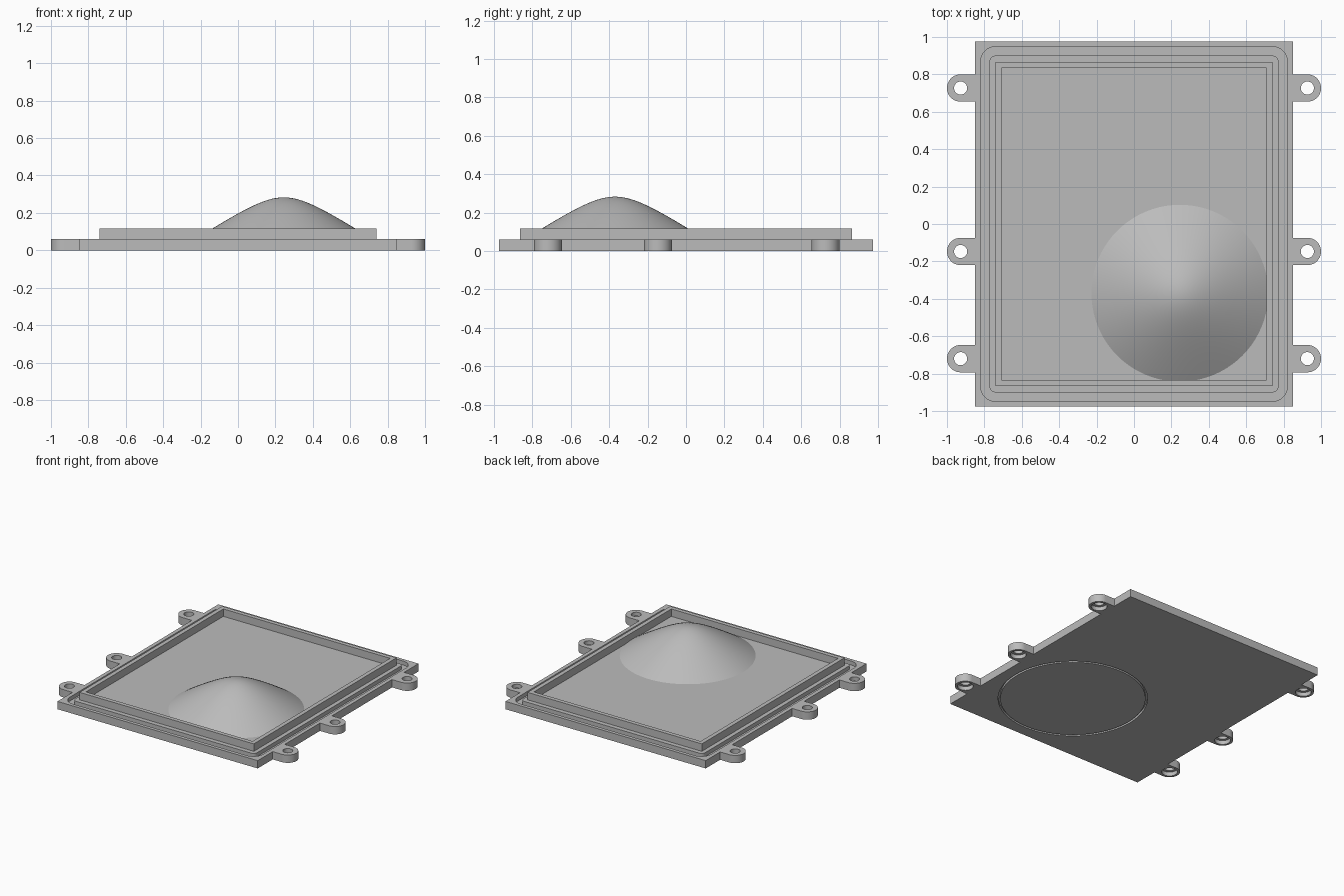
import bpy, bmesh, math

cube = bpy.data.objects.get("Cube")
if cube:
    bpy.data.objects.remove(cube, do_unlink=True)

grey = bpy.data.materials.new("plain grey")
grey.use_nodes = True
colour = (0.5, 0.5, 0.5, 1)
grey.diffuse_color = colour
grey.node_tree.nodes["Principled BSDF"].inputs["Base Color"].default_value = colour


def outline(hx, hy, z, right=0.0, left=None, cx=0.0, cy=0.0, steps=20):
    """Rectangle with rounded corners; equal radius and half sizes give a circle."""
    left = right if left is None else left
    points = []
    for corner, (sx, sy) in enumerate([(1, 1), (-1, 1), (-1, -1), (1, -1)]):
        r = right if sx > 0 else left
        for i in range(steps + 1):
            a = (corner + i / steps) * math.pi / 2
            points.append((cx + sx * (hx - r) + r * math.cos(a),
                           cy + sy * (hy - r) + r * math.sin(a), z))
    return points


def circle(r, z, cx, cy):
    return outline(r, r, z, right=r, cx=cx, cy=cy)


def loft(name, loops, closed=False, mirror=False):
    """Join successive outlines with faces, then cap the ends or close the loop."""
    bm = bmesh.new()
    cache = {}

    def vert(p):
        key = tuple(round(c, 5) for c in p)
        if key not in cache:
            cache[key] = bm.verts.new((-p[0] if mirror else p[0], p[1], p[2]))
        return cache[key]

    def face(points):
        verts = list(dict.fromkeys(vert(p) for p in points))
        if len(verts) > 2:
            bm.faces.new(verts)

    pairs = list(zip(loops, loops[1:]))
    if closed:
        pairs.append((loops[-1], loops[0]))
    else:
        face(loops[0])
        face(loops[-1])
    for a, b in pairs:
        for i in range(len(a)):
            j = (i + 1) % len(a)
            face([a[i], a[j], b[j], b[i]])
    bmesh.ops.recalc_face_normals(bm, faces=bm.faces)
    mesh = bpy.data.meshes.new(name)
    bm.to_mesh(mesh)
    bm.free()
    mesh.materials.append(grey)
    obj = bpy.data.objects.new(name, mesh)
    bpy.context.collection.objects.link(obj)
    bpy.ops.object.select_all(action='DESELECT')
    obj.select_set(True)
    bpy.context.view_layer.objects.active = obj
    bpy.ops.object.shade_smooth_by_angle(angle=math.radians(30))
    return obj


TOP, RIM, GROOVE = 0.06, 0.117, 0.03
DX, DY = 0.245, -0.37

# Cover plate: ring groove underneath, seal groove on top, raised rim, inner floor
loft("cover_plate", [
    circle(0.505, 0, DX, DY),
    circle(0.505, 0.02, DX, DY),
    circle(0.52, 0.02, DX, DY),
    circle(0.52, 0, DX, DY),
    outline(0.85, 0.975, 0),
    outline(0.85, 0.975, TOP),
    outline(0.82, 0.948, TOP, 0.08),
    outline(0.82, 0.948, GROOVE, 0.08),
    outline(0.772, 0.9, GROOVE, 0.03),
    outline(0.772, 0.9, TOP, 0.03),
    outline(0.74, 0.865, TOP),
    outline(0.74, 0.865, RIM),
    outline(0.708, 0.833, RIM),
    outline(0.708, 0.833, TOP),
])

# Dome: rounded peak running out into nearly straight sides
dome = []
for i in range(25):
    r = 0.495 * i / 24
    dome.append(circle(r, 0.283 + 0.11 - math.hypot(0.11, 0.665 * r), DX, DY))
loft("dome", dome)

# Screw tabs with a counterbored hole on both sides
for side, mirror in (("left", False), ("right", True)):
    for place, y in (("back", 0.727), ("middle", -0.147), ("front", -0.72)):
        body = dict(hx=0.0765, hy=0.073, right=0.073, left=0, cx=0.9235, cy=y)
        loft(f"{side}_{place}_tab", [
            outline(z=0, **body),
            outline(z=TOP, **body),
            circle(0.035, TOP, 0.927, y),
            circle(0.035, 0.03, 0.927, y),
            circle(0.055, 0.03, 0.927, y),
            circle(0.055, 0, 0.927, y),
        ], closed=True, mirror=mirror)
